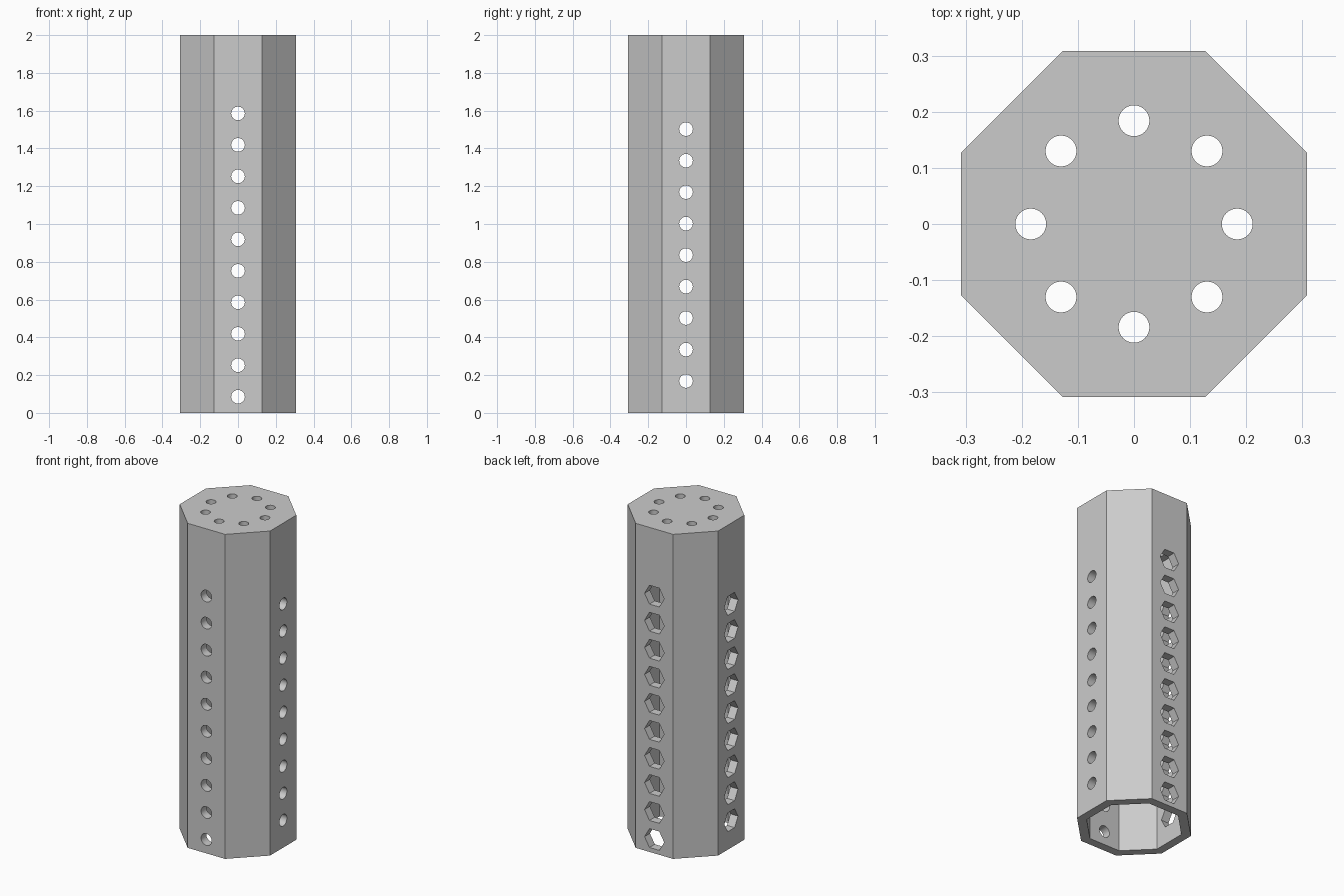
import bpy, bmesh, math
from mathutils import Vector

if "Cube" in bpy.data.objects:
    bpy.data.objects.remove(bpy.data.objects["Cube"])

APOTHEM, WALL, HEIGHT, CEILING = 0.308, 0.052, 2.0, 1.83
STEP = 1 / 6
Z = Vector((0, 0, 1))

grey = bpy.data.materials.new("light_grey")
grey.diffuse_color = (0.6, 0.6, 0.6, 1)
grey.use_nodes = True
grey.node_tree.nodes["Principled BSDF"].inputs["Base Color"].default_value = grey.diffuse_color


def make_object(name, bm):
    bmesh.ops.recalc_face_normals(bm, faces=bm.faces[:])
    mesh = bpy.data.meshes.new(name)
    bm.to_mesh(mesh)
    bm.free()
    mesh.materials.append(grey)
    obj = bpy.data.objects.new(name, mesh)
    bpy.context.collection.objects.link(obj)
    return obj


def octagon(bm, apothem, z):
    r = apothem / math.cos(math.pi / 8)
    angles = [math.pi / 8 + i * math.pi / 4 for i in range(8)]
    return [bm.verts.new((r * math.cos(a), r * math.sin(a), z)) for a in angles]


def bridge(bm, a, b):
    for i in range(len(a)):
        j = (i + 1) % len(a)
        bm.faces.new((a[i], a[j], b[j], b[i]))


def prism(bm, start, end, u, v, radius, sides):
    rings = []
    for c in (start, end):
        rings.append([bm.verts.new(c + radius * (math.cos(t) * u + math.sin(t) * v))
                      for t in (2 * math.pi * i / sides for i in range(sides))])
    bridge(bm, *rings)
    bm.faces.new(rings[0])
    bm.faces.new(rings[1])


# Octagonal tube, closed at the top and open at the bottom
bm = bmesh.new()
rings = [octagon(bm, APOTHEM - WALL, CEILING), octagon(bm, APOTHEM - WALL, 0),
         octagon(bm, APOTHEM, 0), octagon(bm, APOTHEM, HEIGHT)]
for a, b in zip(rings, rings[1:]):
    bridge(bm, a, b)
bm.faces.new(rings[0])
bm.faces.new(rings[3])
tube = make_object("octagonal_tube", bm)

# Round holes on the front and right, hexagonal openings opposite them
bm = bmesh.new()
for direction, count, first in ((Vector((0, -1, 0)), 10, STEP / 2 + 0.002),
                                (Vector((1, 0, 0)), 9, STEP + 0.002)):
    side = direction.cross(Z)
    for i in range(count):
        centre = Z * (first + i * STEP)
        prism(bm, centre + direction * 0.2, centre + direction * 0.4, side, Z, 0.036, 32)
        prism(bm, centre - direction * 0.2, centre - direction * 0.4, side, Z, 0.067, 6)

# Ring of eight holes through the top
for i in range(8):
    t = i * math.pi / 4
    centre = Vector((0.184 * math.cos(t), 0.184 * math.sin(t), 0))
    prism(bm, centre + Z * 1.75, centre + Z * 2.1, Vector((1, 0, 0)), Vector((0, 1, 0)), 0.0275, 32)
cutter = make_object("hole_cutter", bm)
cutter.hide_render = True

cut = tube.modifiers.new("holes", 'BOOLEAN')
cut.operation = 'DIFFERENCE'
cut.solver = 'EXACT'
cut.object = cutter
bpy.context.view_layer.objects.active = tube
tube.select_set(True)
bpy.ops.object.modifier_apply(modifier=cut.name)
bpy.data.objects.remove(cutter, do_unlink=True)
bpy.ops.object.shade_smooth_by_angle(angle=math.radians(30))
